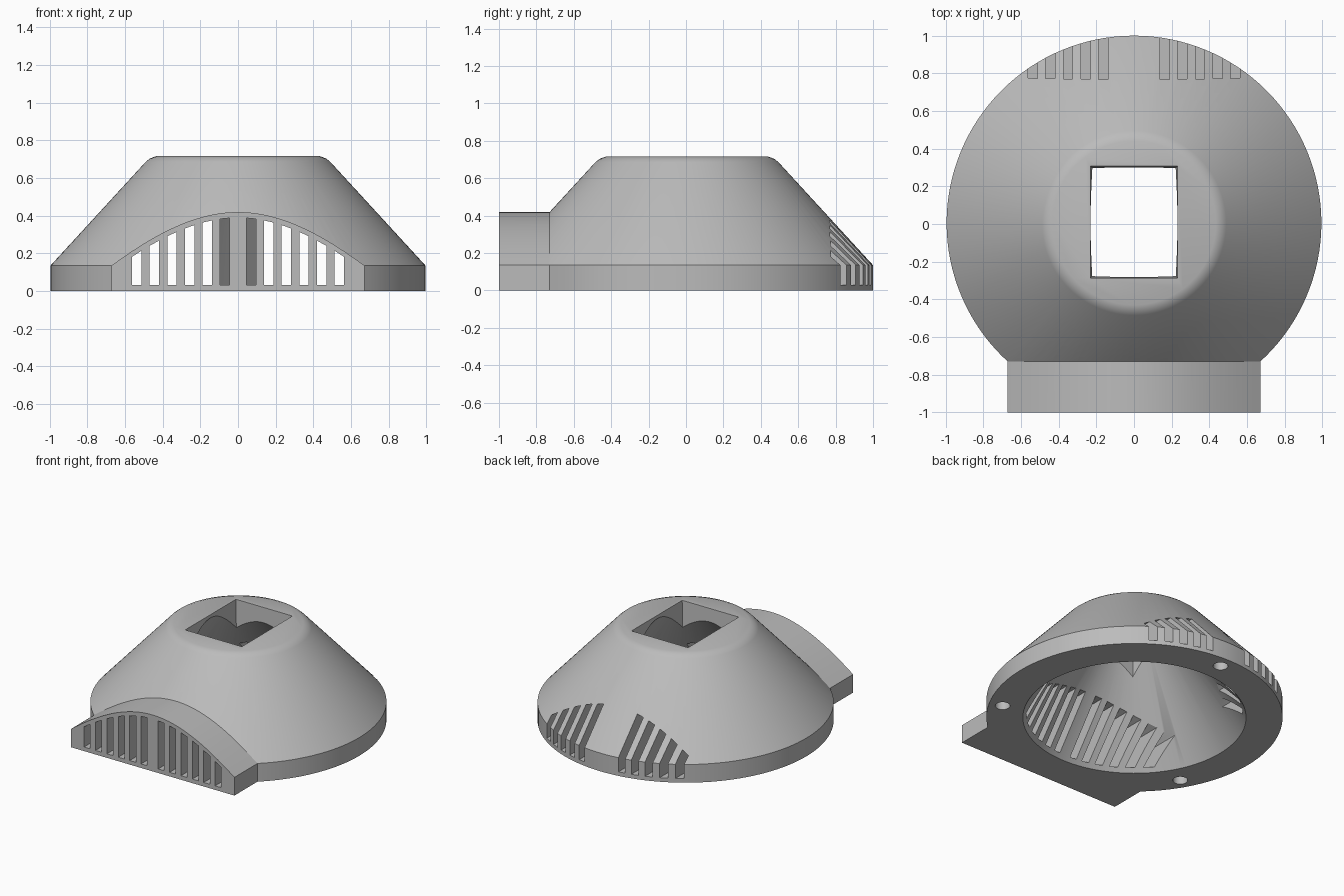
import bpy, bmesh, math
from mathutils import Vector

if "Cube" in bpy.data.objects:
    bpy.data.objects.remove(bpy.data.objects["Cube"], do_unlink=True)

R, CY, RIM = 0.995, 0.005, 0.135      # base radius, centre in y, rim height
SHOULDER = (0.49, 0.685)
SLOPE = (SHOULDER[1] - RIM) / (R - SHOULDER[0])
CHORD = 0.735                         # where the front hood meets the cone

grey = bpy.data.materials.new("light grey")
grey.use_nodes = True
grey.diffuse_color = (0.5, 0.5, 0.5, 1)
grey.node_tree.nodes["Principled BSDF"].inputs["Base Color"].default_value = (0.5, 0.5, 0.5, 1)


def finish(name, bm):
    bmesh.ops.recalc_face_normals(bm, faces=bm.faces)
    mesh = bpy.data.meshes.new(name)
    bm.to_mesh(mesh)
    bm.free()
    mesh.materials.append(grey)
    obj = bpy.data.objects.new(name, mesh)
    bpy.context.collection.objects.link(obj)
    return obj


def loft(name, rings):
    """Closed solid through matching rings of points."""
    bm = bmesh.new()
    loops = [[bm.verts.new(p) for p in ring] for ring in rings]
    n = len(loops[0])
    for a, b in zip(loops, loops[1:]):
        for i in range(n):
            j = (i + 1) % n
            bm.faces.new((a[i], a[j], b[j], b[i]))
    bm.faces.new(loops[0])
    bm.faces.new(loops[-1])
    return finish(name, bm)


def lathe(name, profile, x=0, y=CY, n=128):
    return loft(name, [[(x + r * math.cos(math.tau * i / n), y + r * math.sin(math.tau * i / n), z)
                        for i in range(n)] for r, z in profile])


def prism(name, outline, y0, y1):
    return loft(name, [[(x, y, z) for x, z in outline] for y in (y0, y1)])


def combine(target, tool, operation):
    mod = target.modifiers.new(operation, 'BOOLEAN')
    mod.operation, mod.object, mod.solver = operation, tool, 'EXACT'
    bpy.context.view_layer.objects.active = target
    bpy.ops.object.modifier_apply(modifier=mod.name)
    bpy.data.objects.remove(tool, do_unlink=True)


def arch(x):
    """Height of the cone cut by the hood plane."""
    return RIM + (R - math.hypot(x, CHORD)) * SLOPE


# conical housing with a rounded shoulder
housing = lathe("housing", [(R, 0), (R, RIM), SHOULDER, (0.468, 0.703), (0.435, 0.715)])

# arched hood at the front
half = math.sqrt(R * R - CHORD * CHORD)
steps = 40
xs = [half * (1 - 2 * i / steps) for i in range(steps + 1)]
hood = prism("hood", [(-half, 0), (half, 0)] + [(x, arch(x)) for x in xs], -1, -0.7)
combine(housing, hood, 'UNION')

# conical cavity
inner = 0.75
combine(housing, lathe("cavity", [(inner + 0.0375, -0.05), (0.225, 0.70)]), 'DIFFERENCE')

# slightly tapered rectangular opening in the top
rings = []
for z, grow in ((0.45, -0.007), (0.715, 0.007), (0.8, 0.011)):
    w, d = 0.225 + grow, 0.29 + grow
    rings.append([(sx * w, 0.01 + sy * d, z) for sx, sy in ((-1, -1), (1, -1), (1, 1), (-1, 1))])
combine(housing, loft("opening", rings), 'DIFFERENCE')

# vent slots: six each side in front, the outer five also through the back
for i in range(6):
    for side in (-1, 1):
        a, b = [side * (0.07 + 0.0935 * i + e) for e in (-0.025, 0.025)]
        outline = [(a, 0.03), (b, 0.03), (b, arch(b) - 0.03), (a, arch(a) - 0.03)]
        combine(housing, prism("slot", outline, -1.1, 1.1 if i else 0), 'DIFFERENCE')

# three blind screw holes underneath
for degrees in (90, 210, 330):
    t = math.radians(degrees)
    hole = lathe("screw_hole", [(0.05, -0.05), (0.05, 0.08)],
                 0.9 * math.cos(t), CY + 0.9 * math.sin(t), 32)
    combine(housing, hole, 'DIFFERENCE')

bpy.ops.object.select_all(action='DESELECT')
housing.select_set(True)
bpy.context.view_layer.objects.active = housing
bpy.ops.object.shade_smooth_by_angle(angle=math.radians(30))
